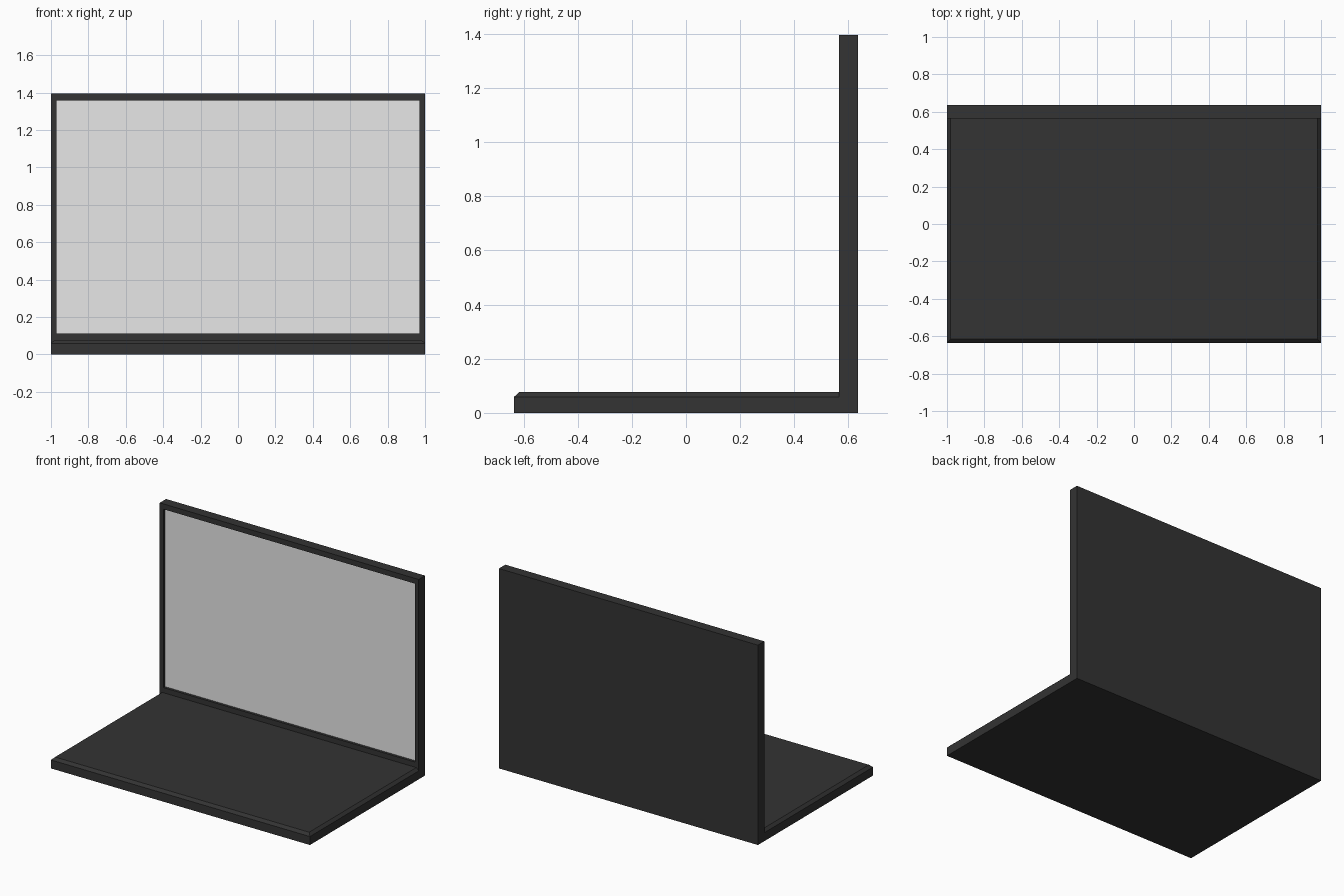
import bpy, bmesh
from mathutils import Vector

if "Cube" in bpy.data.objects:
    bpy.data.objects.remove(bpy.data.objects["Cube"])


def material(name, value):
    m = bpy.data.materials.new(name)
    m.diffuse_color = (value, value, value, 1)
    m.use_nodes = True
    m.node_tree.nodes["Principled BSDF"].inputs["Base Color"].default_value = m.diffuse_color
    return m


dark = material("charcoal plastic", 0.033)
light = material("screen grey", 0.8)


def box(bm, lo, hi):
    bmesh.ops.create_cube(bm, size=1)
    for v in bm.verts:
        v.co = Vector([hi[i] if v.co[i] > 0 else lo[i] for i in range(3)])


def finish(bm, name, mats):
    bmesh.ops.recalc_face_normals(bm, faces=bm.faces)
    me = bpy.data.meshes.new(name)
    bm.to_mesh(me)
    bm.free()
    for m in mats:
        me.materials.append(m)
    ob = bpy.data.objects.new(name, me)
    bpy.context.collection.objects.link(ob)
    return ob


BACK, HINGE, FRONT = 0.635, 0.565, -0.635

# keyboard base: slab with a chamfered rim on the front and both sides
bm = bmesh.new()
box(bm, (-1, FRONT, 0), (1, HINGE, 0.059))
top = max(bm.faces, key=lambda f: f.calc_center_median().z)
deck = bmesh.ops.extrude_discrete_faces(bm, faces=[top])["faces"][0]
for v in deck.verts:
    v.co.z = 0.077
    v.co.x *= 0.981
    if v.co.y < 0:
        v.co.y += 0.019
finish(bm, "keyboard_base", [dark])

# lid: upright slab with a recessed screen, wider bezel at the bottom
bm = bmesh.new()
box(bm, (-1, HINGE, 0), (1, BACK, 1.395))
front = min(bm.faces, key=lambda f: f.calc_center_median().y)
bmesh.ops.inset_individual(bm, faces=[front], thickness=0.04)
for v in front.verts:
    v.co.z = 1.358 if v.co.z > 0.7 else 0.113
screen = bmesh.ops.extrude_discrete_faces(bm, faces=[front])["faces"][0]
for v in screen.verts:
    v.co.y += 0.018
screen.material_index = 1
finish(bm, "screen_lid", [dark, light])
